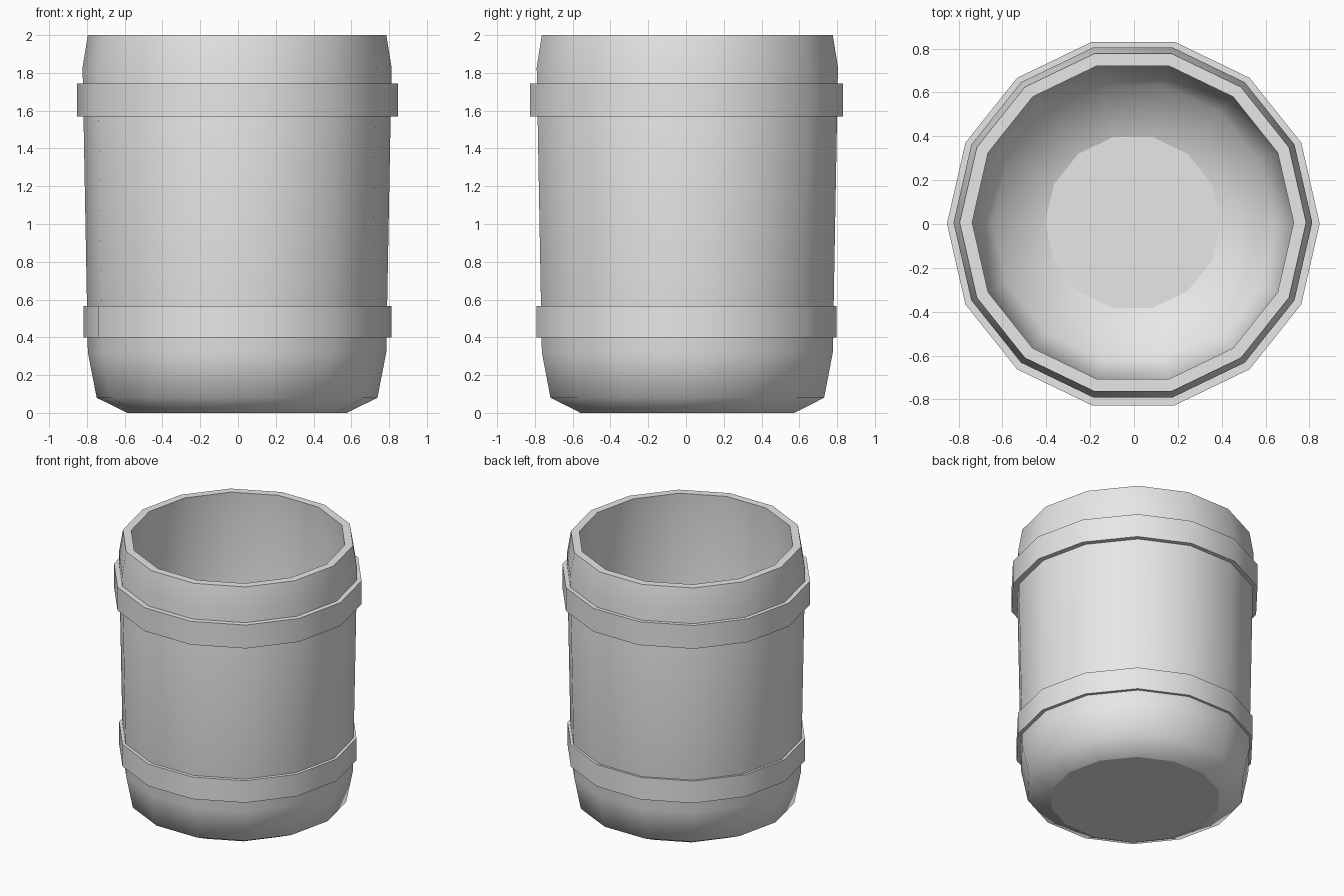
import bpy, bmesh, math

if "Cube" in bpy.data.objects:
    bpy.data.objects.remove(bpy.data.objects["Cube"])

SIDES = 14
grey = bpy.data.materials.new("light grey")
grey.diffuse_color = (0.8, 0.8, 0.8, 1)
grey.use_nodes = True
grey.node_tree.nodes["Principled BSDF"].inputs["Base Color"].default_value = grey.diffuse_color


def lathe(name, profile, centre, closed=False):
    """Spin an (r, z) profile; flat faces are those with level profile segments."""
    bm = bmesh.new()
    rings = [[bm.verts.new((centre[0] + r * math.cos(2 * math.pi * i / SIDES),
                            centre[1] + r * math.sin(2 * math.pi * i / SIDES), z))
              for i in range(SIDES)] for r, z in profile]
    n = len(rings)
    for k in range(n if closed else n - 1):
        a, b = rings[k], rings[(k + 1) % n]
        level = abs(profile[k][1] - profile[(k + 1) % n][1]) < 1e-4
        for i in range(SIDES):
            j = (i + 1) % SIDES
            f = bm.faces.new((a[i], a[j], b[j], b[i]))
            f.smooth = not level
    if not closed:
        bm.faces.new(rings[0][::-1])
        bm.faces.new(rings[-1])
    bmesh.ops.recalc_face_normals(bm, faces=bm.faces)
    mesh = bpy.data.meshes.new(name)
    bm.to_mesh(mesh)
    bm.free()
    mesh.materials.append(grey)
    ob = bpy.data.objects.new(name, mesh)
    bpy.context.collection.objects.link(ob)
    return ob


# hollow barrel: outside from the base up, over the rim, down to the inner floor
lathe("barrel_body", [(0.58, 0), (0.743, 0.08), (0.79, 0.32), (0.818, 1.83),
                      (0.79, 2.0), (0.733, 2.0), (0.745, 1.83),
                      (0.72, 0.36), (0.64, 0.18), (0.40, 0.09)], (-0.005, 0.007))

# two hoops
for name, r_in, r_out, z0, z1 in (("lower_hoop", 0.775, 0.815, 0.40, 0.565),
                                  ("upper_hoop", 0.795, 0.85, 1.57, 1.745)):
    lathe(name, [(r_out, z0), (r_out, z1), (r_in, z1), (r_in, z0)],
          (-0.003, 0.002), closed=True)
